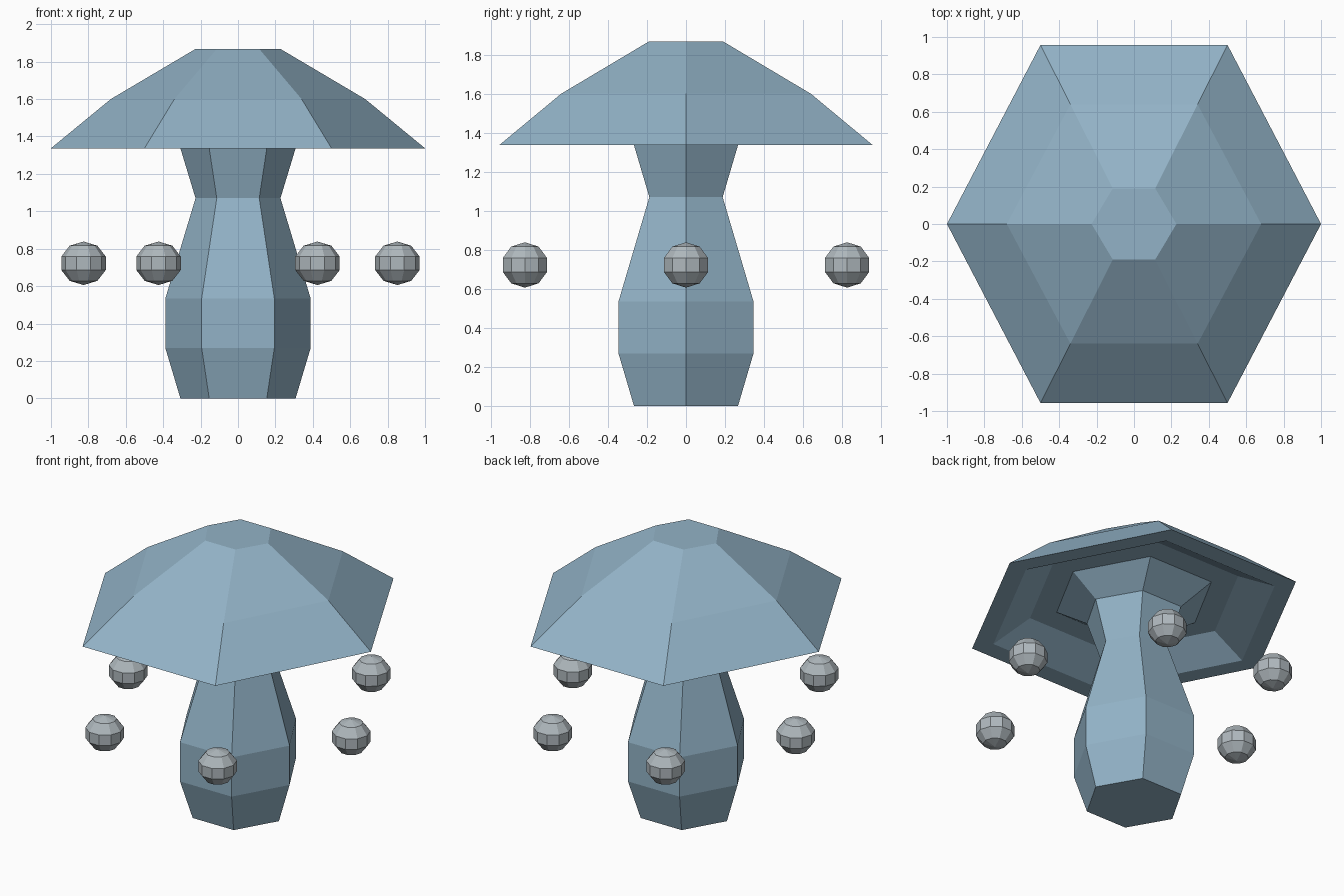
import bpy, bmesh, math

if "Cube" in bpy.data.objects:
    bpy.data.objects.remove(bpy.data.objects["Cube"])


def material(name, rgb):
    m = bpy.data.materials.new(name)
    m.diffuse_color = (*rgb, 1)
    m.use_nodes = True
    m.node_tree.nodes["Principled BSDF"].inputs["Base Color"].default_value = m.diffuse_color
    return m


blue = material("pale_steel_blue", (0.29, 0.45, 0.57))
grey = material("light_grey", (0.43, 0.48, 0.51))


def lathe(name, rings, sides, mat, loc=(0, 0, 0), cap_start=False, cap_end=False):
    """Stack flat polygons; each ring is (x radius, y half extent, z)."""
    bm = bmesh.new()
    ymax = max(math.sin(2 * math.pi * i / sides) for i in range(sides))
    loops = []
    for rx, ry, z in rings:
        loops.append([bm.verts.new((rx * math.cos(2 * math.pi * i / sides),
                                    ry / ymax * math.sin(2 * math.pi * i / sides), z))
                      for i in range(sides)])
    for a, b in zip(loops, loops[1:]):
        for i in range(sides):
            j = (i + 1) % sides
            bm.faces.new((a[i], a[j], b[j], b[i]))
    if cap_start:
        bm.faces.new(loops[0][::-1])
    if cap_end:
        bm.faces.new(loops[-1])
    me = bpy.data.meshes.new(name)
    bm.to_mesh(me)
    bm.free()
    me.materials.append(mat)
    ob = bpy.data.objects.new(name, me)
    ob.location = loc
    bpy.context.collection.objects.link(ob)
    return ob


# Six-sided stem with a bulged base and a pinched neck
lathe("stem", [(0.308, 0.267, 0), (0.388, 0.346, 0.268), (0.388, 0.346, 0.535),
               (0.227, 0.188, 1.07), (0.308, 0.267, 1.337)], 6, blue, cap_start=True)

# Cap: flare from the stem, hollow underside, rim, then the sloped top
lathe("cap", [(0.308, 0.267, 1.337), (0.49, 0.45, 1.465), (0.65, 0.61, 1.465),
              (0.87, 0.83, 1.337), (1.0, 0.957, 1.337), (0.68, 0.64, 1.60),
              (0.227, 0.19, 1.868)], 6, blue, cap_end=True)

# Ten-sided balls floating in a hexagon around the stem
half = [(0.001, 0.116), (0.074, 0.094), (0.119, 0.036)]
profile = [(r, r * 0.951, -z) for r, z in half] + [(r, r * 0.951, z) for r, z in reversed(half)]
spots = [(-0.826, 0), (0.852, 0)] + [(x, y) for x in (-0.425, 0.425) for y in (-0.826, 0.826)]
for n, (x, y) in enumerate(spots):
    lathe(f"ball_{n + 1}", profile, 10, grey, (x, y, 0.722), True, True)
